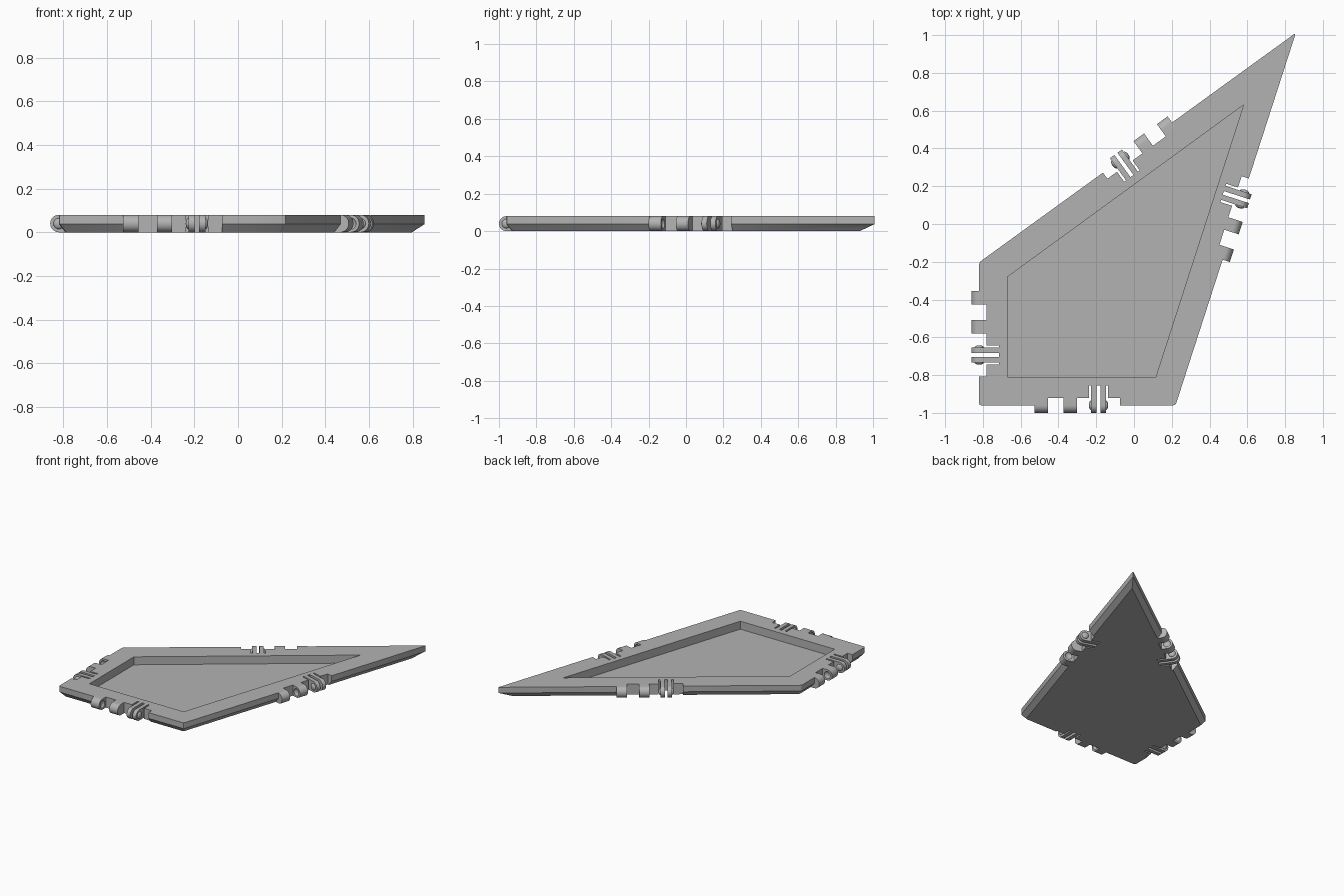
import bpy, bmesh, math
from mathutils import Vector, Matrix

cube = bpy.data.objects.get("Cube")
if cube:
    bpy.data.objects.remove(cube, do_unlink=True)

HEIGHT, R = 0.08, 0.04          # plate thickness, hinge radius

grey = bpy.data.materials.new("plain grey")
grey.use_nodes = True
colour = (0.45, 0.45, 0.45, 1)
grey.diffuse_color = colour
grey.node_tree.nodes["Principled BSDF"].inputs["Base Color"].default_value = colour


def finish(name, bm):
    bmesh.ops.recalc_face_normals(bm, faces=bm.faces)
    mesh = bpy.data.meshes.new(name)
    bm.to_mesh(mesh)
    bm.free()
    mesh.materials.append(grey)
    obj = bpy.data.objects.new(name, mesh)
    bpy.context.collection.objects.link(obj)
    return obj


def loft(name, rings, matrix=Matrix()):
    """Closed solid through rings of equal point count."""
    bm = bmesh.new()
    loops = [[bm.verts.new(matrix @ Vector(p)) for p in ring] for ring in rings]
    bm.faces.new(loops[0])
    bm.faces.new(loops[-1])
    for low, high in zip(loops, loops[1:]):
        for i in range(len(low)):
            j = (i + 1) % len(low)
            bm.faces.new((low[i], low[j], high[j], high[i]))
    return finish(name, bm)


def boss(name, s, matrix, size):
    """Flattened ball on the hinge axis."""
    bm = bmesh.new()
    bmesh.ops.create_uvsphere(bm, u_segments=20, v_segments=12, radius=1)
    place = matrix @ Matrix.Translation((s, 0, R))
    scale = Matrix.Diagonal((size * 0.5, size, size, 1))
    turn = Matrix.Rotation(math.pi / 2, 4, 'Y')
    bmesh.ops.transform(bm, matrix=place @ scale @ turn, verts=bm.verts)
    return finish(name, bm)


def carve(obj, cutters):
    """Subtract the cutters, bake the result and discard them."""
    for c in cutters:
        c.hide_render = True
        mod = obj.modifiers.new("cut", 'BOOLEAN')
        mod.operation, mod.solver, mod.object = 'DIFFERENCE', 'EXACT', c
    graph = bpy.context.evaluated_depsgraph_get()
    graph.update()
    mesh = bpy.data.meshes.new_from_object(obj.evaluated_get(graph))
    obj.modifiers.clear()
    obj.data = mesh
    for c in cutters:
        bpy.data.objects.remove(c, do_unlink=True)


def rounded(corners, inset, z, cut=0.012):
    """Outline moved inward, with slightly eased corners."""
    ring = []
    for i, p in enumerate(corners):
        a = (p - corners[i - 1]).normalized()
        b = (corners[(i + 1) % len(corners)] - p).normalized()
        q = p + (b - a) * inset / a.cross(b)
        for v in (q - a * cut, q + (b - a) * cut * 0.25, q + b * cut):
            ring.append((v.x, v.y, z))
    return ring


# Plate with a chamfered lower rim
corners = [Vector(p) for p in ((-0.82, -0.96), (0.22, -0.96), (0.857, 1.012), (-0.82, -0.203))]
plate = loft("plate", [rounded(corners, 0.03, 0), rounded(corners, 0, 0.037),
                       rounded(corners, 0, HEIGHT)])

# Pocket in the top
pocket = [(-0.67, -0.81), (0.115, -0.81), (0.58, 0.63), (-0.67, -0.28)]
cutters = [loft("pocket_cutter", [[(x, y, z) for x, y in pocket] for z in (0.02, 0.2)])]

# Hinge layout along one edge, measured from its middle
HALF = 0.226
knuckles = [(-HALF, -0.156), (-0.072, -0.003)]
prongs = [(0.073, 0.102), (0.122, 0.151)]
slots = [(0.061, 0.073), (0.102, 0.122), (0.151, 0.163)]

# Comb-shaped notch outline and round-nosed lug section
comb = [(-HALF, 0.1), (-HALF, -R)]
for a, b in slots:
    comb += [(a, -R), (a, -0.105), (b, -0.105), (b, -R)]
comb += [(HALF, -R), (HALF, 0.1)]
arc = [math.pi * (k / 16 - 0.5) for k in range(17)]
nose = [(-R, 0)] + [(R * math.cos(t), R + R * math.sin(t)) for t in arc] + [(-R, HEIGHT)]

edge_names = ("front", "left", "back", "right")
for i, side in enumerate(edge_names):
    p, q = corners[i], corners[(i + 1) % 4]
    t, mid = (q - p).normalized(), (p + q) / 2
    frame = Matrix(((t.x, t.y, 0, mid.x), (t.y, -t.x, 0, mid.y), (0, 0, 1, 0), (0, 0, 0, 1)))
    cutters.append(loft(side + "_notch_cutter",
                        [[(s, n, z) for s, n in comb] for z in (-0.1, 0.2)], frame))

    def lug(name, span):
        return loft(name, [[(s, n, z) for n, z in nose] for s in span], frame)

    # Knuckles with sockets facing each other
    for k, span in enumerate(knuckles):
        knuckle = lug(f"{side}_knuckle_{k + 1}", span)
        carve(knuckle, [boss("socket_cutter", span[1 - k], frame, 0.026)])

    # Springy prongs with domed pips on their outer faces
    for k, span in enumerate(prongs):
        lug(f"{side}_prong_{k + 1}", span)
        boss(f"{side}_pip_{k + 1}", span[k], frame, 0.025)

carve(plate, cutters)

# Smooth the round parts, keep the edges crisp
bpy.ops.object.select_all(action='DESELECT')
for obj in bpy.context.collection.objects:
    if obj.type == 'MESH' and grey.name in obj.data.materials:
        obj.select_set(True)
bpy.context.view_layer.objects.active = plate
bpy.ops.object.shade_smooth_by_angle(angle=math.radians(30))
